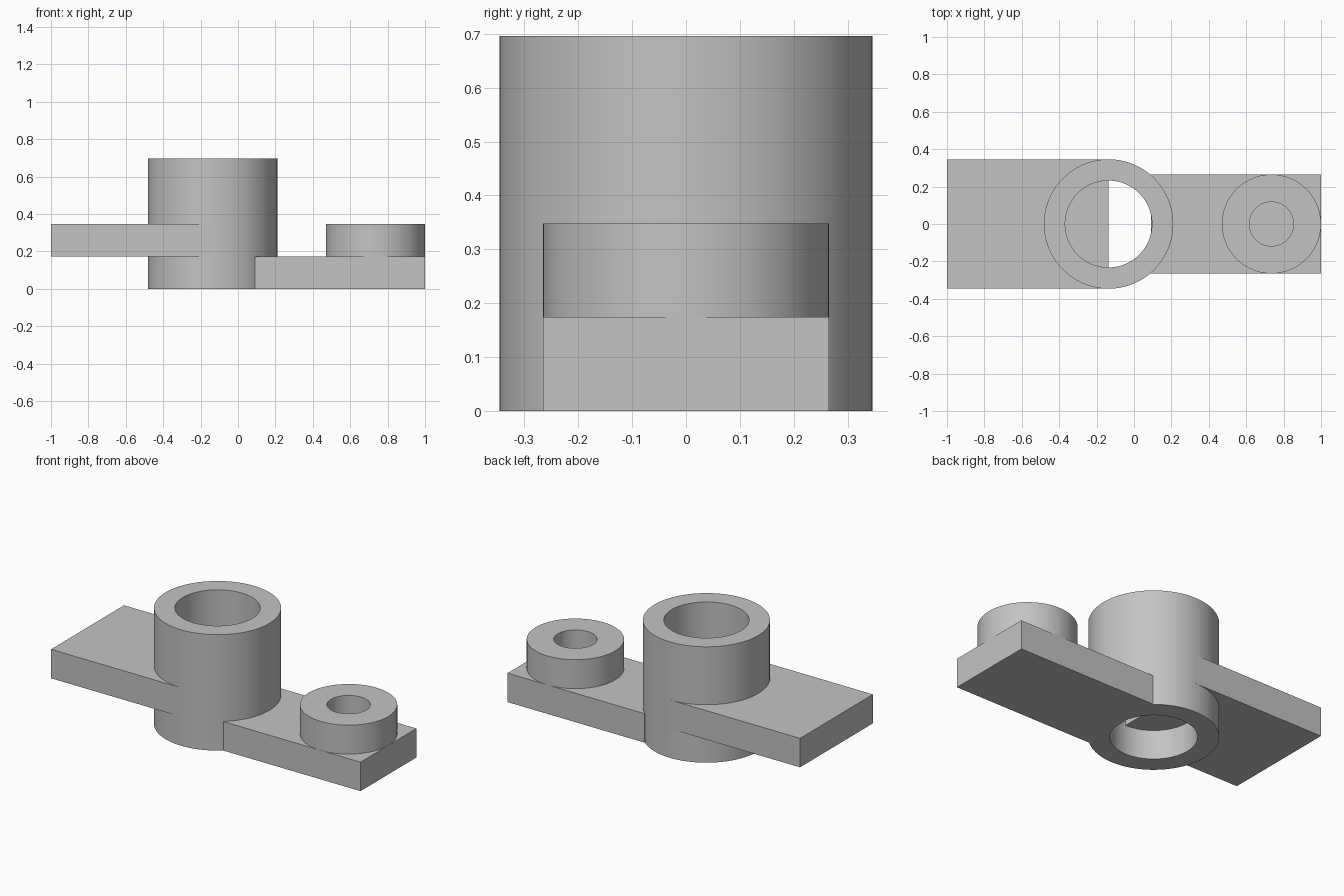
import bpy
import bmesh
import math

cube = bpy.data.objects.get("Cube")
if cube:
    bpy.data.objects.remove(cube, do_unlink=True)

# Single plain metal colour
grey = bpy.data.materials.new("plain_grey")
grey.use_nodes = True
colour = (0.55, 0.55, 0.55, 1)
grey.diffuse_color = colour
grey.node_tree.nodes["Principled BSDF"].inputs["Base Color"].default_value = colour


def finish(name, bm):
    bmesh.ops.recalc_face_normals(bm, faces=bm.faces)
    mesh = bpy.data.meshes.new(name)
    bm.to_mesh(mesh)
    bm.free()
    mesh.materials.append(grey)
    obj = bpy.data.objects.new(name, mesh)
    bpy.context.collection.objects.link(obj)
    return obj


def plate(name, x0, x1, half_width, z0, z1):
    bm = bmesh.new()
    bmesh.ops.create_cube(bm, size=1)
    for v in bm.verts:
        v.co.x = x1 if v.co.x > 0 else x0
        v.co.y = math.copysign(half_width, v.co.y)
        v.co.z = z1 if v.co.z > 0 else z0
    return finish(name, bm)


def tube(name, x, outer, inner, z0, z1, steps=96):
    """Spin a rectangular wall section around a vertical axis."""
    bm = bmesh.new()
    section = [(inner, z0), (outer, z0), (outer, z1), (inner, z1)]
    verts = [bm.verts.new((x + r, 0, z)) for r, z in section]
    edges = [bm.edges.new((verts[i], verts[(i + 1) % 4])) for i in range(4)]
    bmesh.ops.spin(bm, geom=verts + edges, cent=(x, 0, 0), axis=(0, 0, 1),
                   angle=math.tau, steps=steps, use_merge=True)
    bmesh.ops.remove_doubles(bm, verts=bm.verts, dist=0.0001)
    obj = finish(name, bm)
    bpy.ops.object.select_all(action="DESELECT")
    obj.select_set(True)
    bpy.context.view_layer.objects.active = obj
    bpy.ops.object.shade_smooth_by_angle(angle=math.radians(30))
    return obj


thick = 0.174
hub_x, hub_r = -0.136, 0.346
boss_r = 0.265

# Central hub; the upper arm reaches halfway into its bore
tube("central_hub", hub_x, hub_r, 0.232, 0, 4 * thick)
plate("upper_arm", -1, hub_x, hub_r, thick, 2 * thick)

# Lower arm with a ring-shaped boss on its end
plate("lower_arm", 0.09, 1, boss_r, 0, thick)
tube("end_boss", 1 - boss_r, boss_r, 0.118, thick, 2 * thick)
